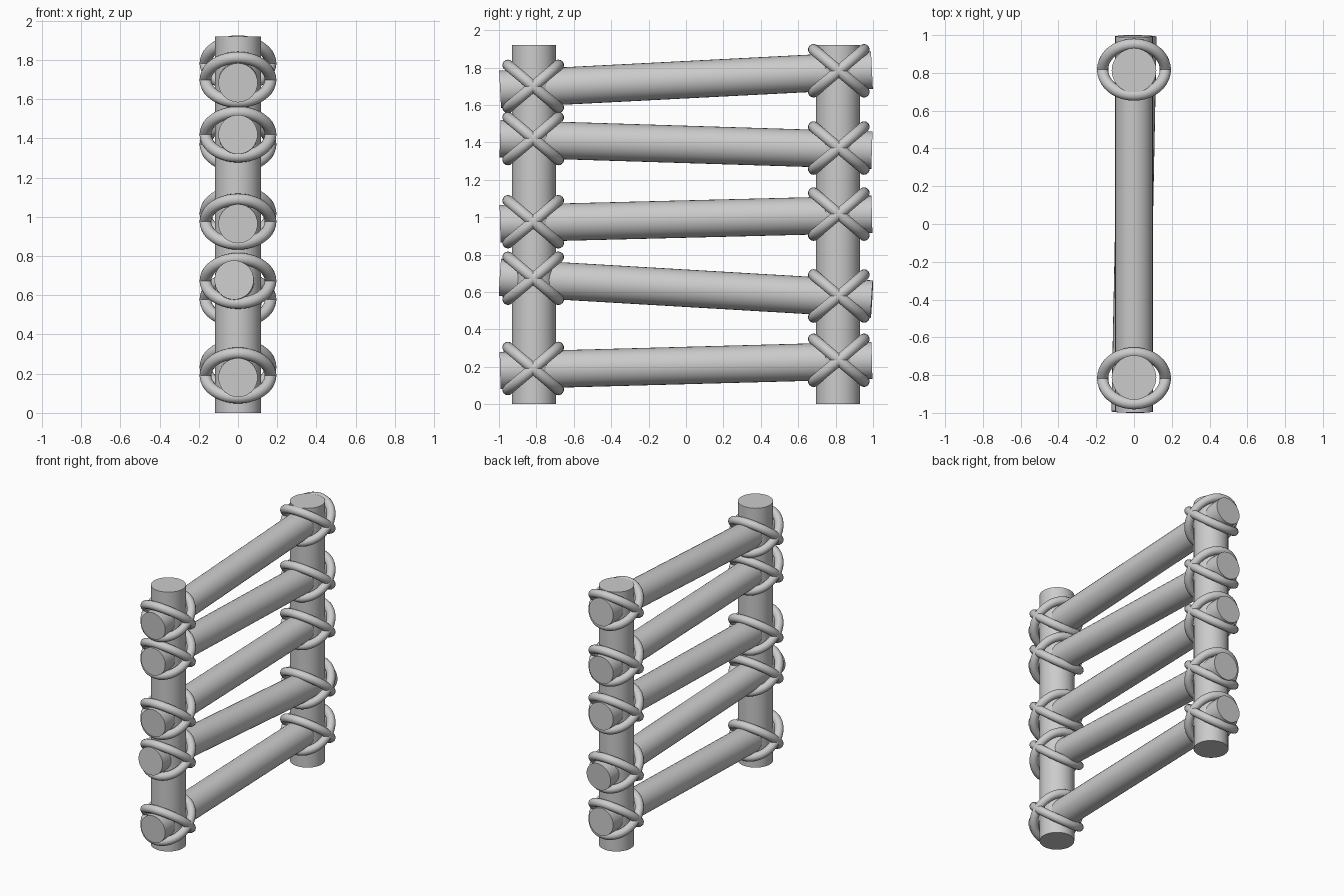
import bpy
from math import radians
from mathutils import Vector

if "Cube" in bpy.data.objects:
    bpy.data.objects.remove(bpy.data.objects["Cube"])

POST_Y, POST_R, POST_H = 0.813, 0.118, 1.92
RAIL_R, RAIL_END = 0.1, 0.994


def finish(name):
    obj = bpy.context.object
    obj.name = name
    bpy.ops.object.shade_smooth_by_angle(angle=radians(40))
    return obj


def pole(name, a, b, radius):
    """Round pole between two points."""
    a, b = Vector(a), Vector(b)
    axis = b - a
    bpy.ops.mesh.primitive_cylinder_add(
        vertices=32, radius=radius, depth=axis.length, location=(a + b) / 2,
        rotation=axis.to_track_quat('Z', 'Y').to_euler())
    return finish(name)


def rope_loop(name, centre, tilt):
    """Slightly oval rope ring, tilted about x."""
    bpy.ops.mesh.primitive_torus_add(
        major_segments=40, minor_segments=14, major_radius=0.17, minor_radius=0.03,
        location=centre, rotation=(tilt, 0, 0))
    obj = finish(name)
    # stretch the ring path, keeping the rope itself round
    for v in obj.data.vertices:
        flat = Vector((v.co.x, v.co.y, 0)).normalized()
        v.co.x -= 0.004 * flat.x
        v.co.y += 0.006 * flat.y


# upright posts
for side, label in ((-1, "front"), (1, "back")):
    pole(label + "_post", (0, side * POST_Y, 0), (0, side * POST_Y, POST_H), POST_R)

# crooked rails: front height, back height, sideways skew
rails = [(0.18, 0.234, 0), (0.678, 0.562, 0.02), (0.965, 1.015, 0),
         (1.42, 1.358, 0), (1.684, 1.786, 0)]
for i, (z0, z1, skew) in enumerate(rails, 1):
    pole(f"rail_{i}", (-skew, -RAIL_END, z0), (skew, RAIL_END, z1), RAIL_R)
    # crossed rope lashings where the rail meets each post
    for side, label in ((-1, "front"), (1, "back")):
        t = (side * POST_Y / RAIL_END + 1) / 2
        centre = (0, side * 0.817, z0 + (z1 - z0) * t + 0.006)
        for k, tilt in enumerate((40, -40), 1):
            rope_loop(f"{label}_lashing_{i}_{k}", centre, radians(tilt))
